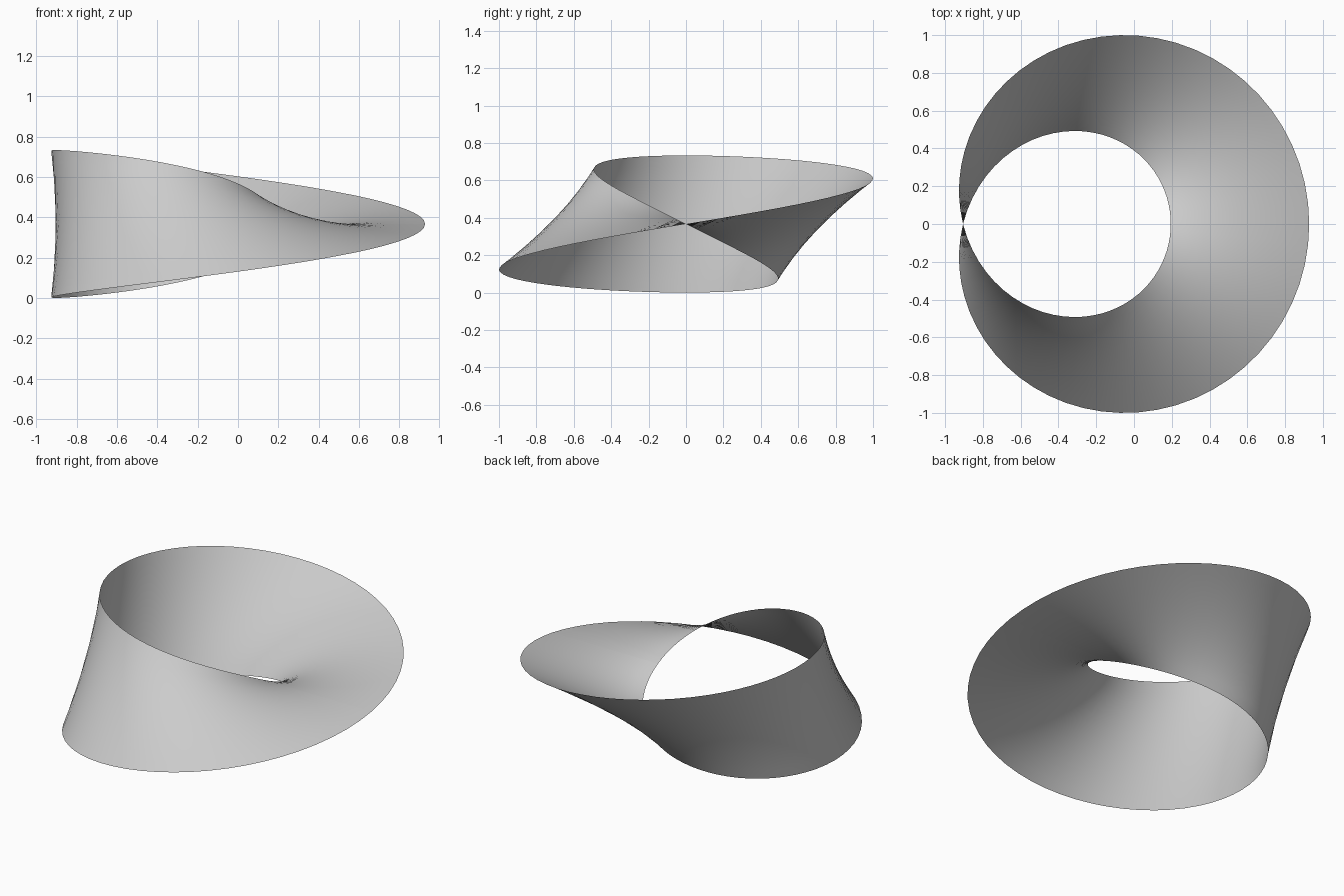
import bpy
import bmesh
from math import sin, cos, pi
from mathutils import Vector

cube = bpy.data.objects.get("Cube")
if cube:
    bpy.data.objects.remove(cube, do_unlink=True)

RADIUS = 0.733            # radius of the strip's centre line
HALF = RADIUS / 2         # half the strip's width
CENTRE = Vector((-0.172, 0, HALF))
SEGMENTS, ROWS = 64, 12

# Light grey material
grey = bpy.data.materials.new("light grey")
grey.use_nodes = True
colour = (0.6, 0.6, 0.6, 1)
grey.diffuse_color = colour
grey.node_tree.nodes["Principled BSDF"].inputs["Base Color"].default_value = colour


def strip_point(turn, across):
    """Point on a ribbon that makes half a twist in one full turn."""
    r = RADIUS + across * cos(turn / 2)
    return CENTRE + Vector((r * cos(turn), r * sin(turn), across * sin(turn / 2)))


# Twisted band: sweep a straight cross-section around the ring.
# The two ends meet flipped, so the seam is left unwelded for clean normals.
bm = bmesh.new()
sections = []
for i in range(SEGMENTS + 1):
    turn = 2 * pi * i / SEGMENTS
    sections.append([bm.verts.new(strip_point(turn, HALF * (2 * j / ROWS - 1)))
                     for j in range(ROWS + 1)])

for a, b in zip(sections, sections[1:]):
    for j in range(ROWS):
        face = bm.faces.new((a[j], a[j + 1], b[j + 1], b[j]))
        face.smooth = True

mesh = bpy.data.meshes.new("twisted_band")
bm.to_mesh(mesh)
bm.free()
mesh.materials.append(grey)
band = bpy.data.objects.new("twisted_band", mesh)
bpy.context.collection.objects.link(band)
